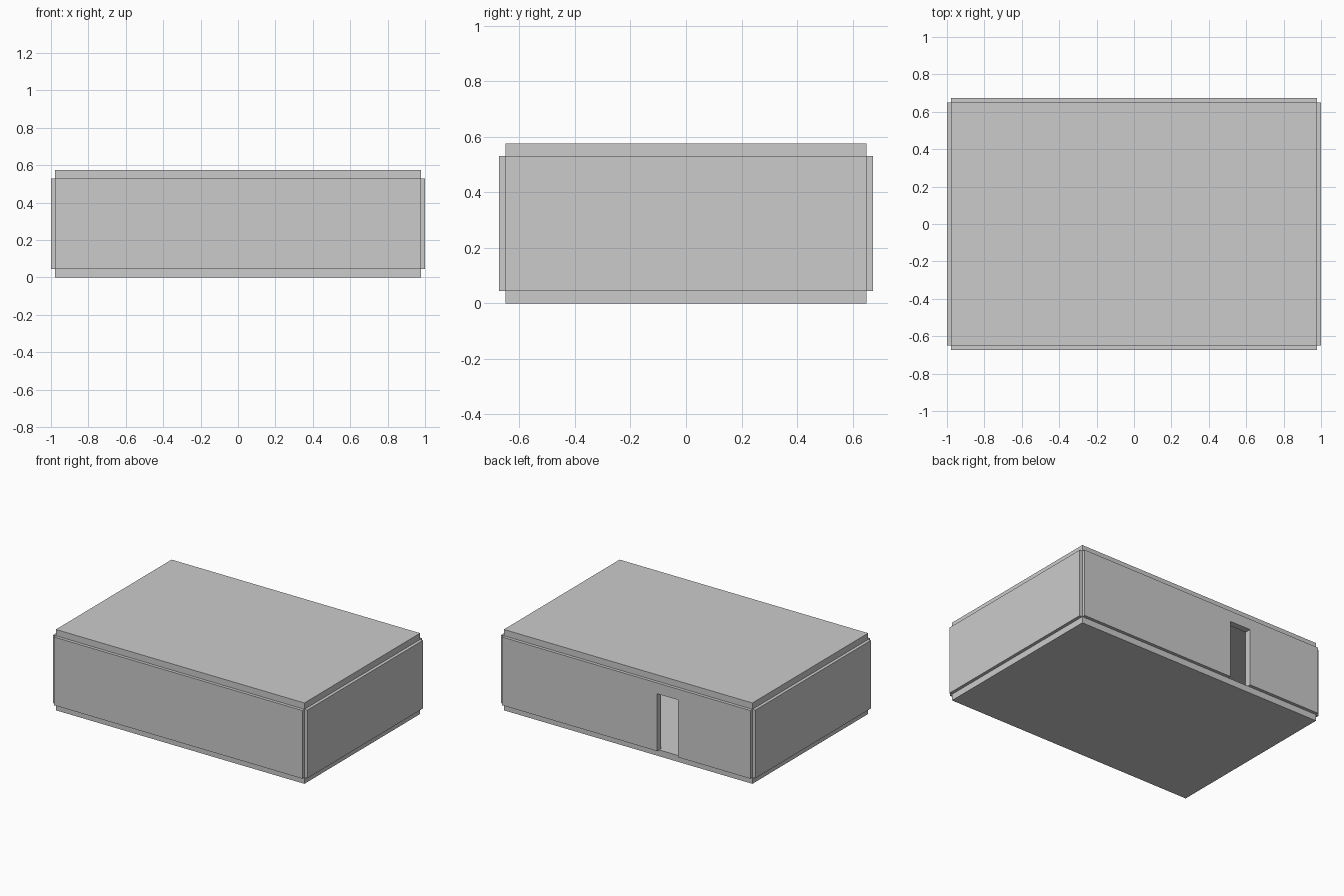
import bpy, bmesh

if "Cube" in bpy.data.objects:
    bpy.data.objects.remove(bpy.data.objects["Cube"])

T = 0.045             # thickness of slabs and walls
X, Y = 0.9775, 0.65   # half sizes of the slabs; walls are centred on their edges
H = 0.575             # total height
DOOR_L, DOOR_R, DOOR_TOP = -0.407, -0.243, 0.453


def box(name, center, size):
    bpy.ops.mesh.primitive_cube_add(size=1, location=center)
    ob = bpy.context.object
    ob.name = name
    ob.scale = size
    bpy.ops.object.transform_apply(location=False, rotation=False, scale=True)
    return ob


def wall_from_profile(name, points, y):
    # Extrude an x-z outline along y by the wall thickness
    bm = bmesh.new()
    face = bm.faces.new([bm.verts.new((x, y - T / 2, z)) for x, z in points])
    ext = bmesh.ops.extrude_face_region(bm, geom=[face], use_keep_orig=True)
    verts = [g for g in ext["geom"] if isinstance(g, bmesh.types.BMVert)]
    bmesh.ops.translate(bm, verts=verts, vec=(0, T, 0))
    bmesh.ops.recalc_face_normals(bm, faces=bm.faces)
    me = bpy.data.meshes.new(name)
    bm.to_mesh(me)
    bm.free()
    ob = bpy.data.objects.new(name, me)
    bpy.context.collection.objects.link(ob)
    return ob


# Floor and roof slabs
box("floor", (0, 0, T / 2), (2 * X, 2 * Y, T))
box("roof", (0, 0, H - T / 2), (2 * X, 2 * Y, T))

# Solid walls
wall_h = H - 2 * T
box("front_wall", (0, -Y, H / 2), (2 * X, T, wall_h))
for name, side in (("left_wall", -1), ("right_wall", 1)):
    box(name, (side * X, 0, H / 2), (T, 2 * Y, wall_h))

# Back wall with doorway down to the floor
wall_from_profile("back_wall", [
    (-X, T), (DOOR_L, T), (DOOR_L, DOOR_TOP), (DOOR_R, DOOR_TOP),
    (DOOR_R, T), (X, T), (X, H - T), (-X, H - T)], Y)
